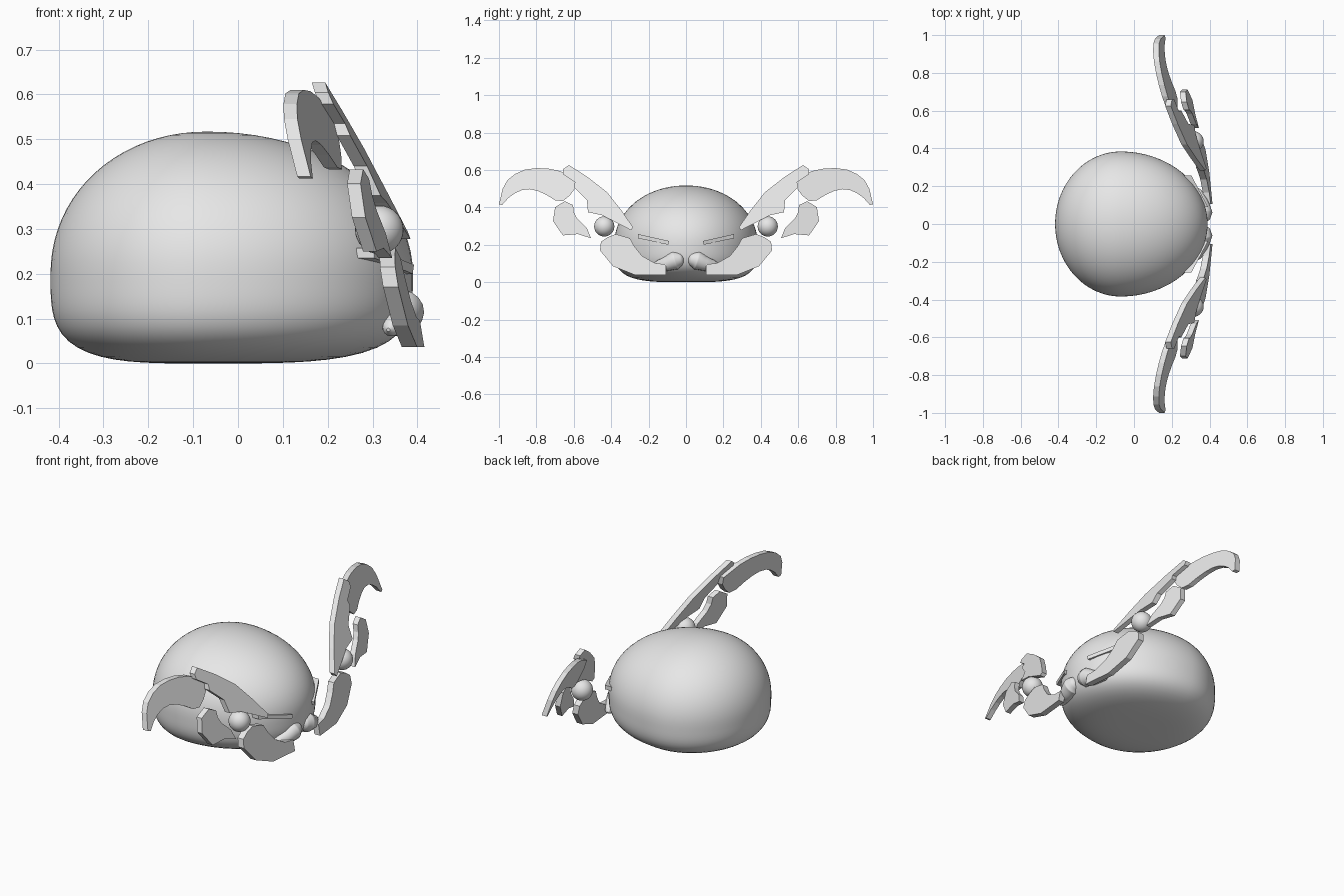
import bpy, bmesh, math
from mathutils import Vector

cube = bpy.data.objects.get("Cube")
if cube:
    bpy.data.objects.remove(cube, do_unlink=True)

grey = bpy.data.materials.new("light_grey")
grey.use_nodes = True
grey.diffuse_color = (0.8, 0.8, 0.8, 1)
grey.node_tree.nodes["Principled BSDF"].inputs["Base Color"].default_value = (0.8, 0.8, 0.8, 1)


def add_mesh(name, bm, smooth=False):
    mesh = bpy.data.meshes.new(name)
    bmesh.ops.recalc_face_normals(bm, faces=bm.faces)
    for face in bm.faces:
        face.smooth = smooth
    bm.to_mesh(mesh)
    bm.free()
    mesh.materials.append(grey)
    obj = bpy.data.objects.new(name, mesh)
    bpy.context.collection.objects.link(obj)
    return obj


def ball(name, centre, radius):
    bm = bmesh.new()
    bmesh.ops.create_uvsphere(bm, u_segments=32, v_segments=16, radius=radius)
    bmesh.ops.translate(bm, verts=bm.verts, vec=centre)
    return add_mesh(name, bm, True)


def plate(name, side, outline, plane, depth=0.03):
    """Slab cut from a (y, z) outline lying on the slanted plane x = a - b*y - c*z."""
    a, b, c = plane
    bm = bmesh.new()
    face = bm.faces.new([bm.verts.new((a - b * y - c * z, y * side, z)) for y, z in outline])
    back = bmesh.ops.extrude_face_region(bm, geom=[face])["geom"]
    moved = [v for v in back if isinstance(v, bmesh.types.BMVert)]
    bmesh.ops.translate(bm, verts=moved, vec=(-depth, 0, 0))
    bm.faces.ensure_lookup_table()
    return add_mesh(name, bm)


def whisker(name, side, path):
    """Rounded, tapering tube through (x, y, z, radius) points."""
    curve = bpy.data.curves.new(name, 'CURVE')
    curve.dimensions = '3D'
    curve.bevel_depth = 1.0
    curve.bevel_resolution = 6
    curve.resolution_u = 10
    curve.use_fill_caps = True
    spline = curve.splines.new('BEZIER')
    spline.bezier_points.add(len(path) - 1)
    for point, (x, y, z, r) in zip(spline.bezier_points, path):
        point.co = (x, y * side, z)
        point.radius = r
        point.handle_left_type = point.handle_right_type = 'AUTO'
    curve.materials.append(grey)
    obj = bpy.data.objects.new(name, curve)
    bpy.context.collection.objects.link(obj)
    return obj


# Body: egg from above, domed on top, squashed flat underneath
bm = bmesh.new()
bmesh.ops.create_uvsphere(bm, u_segments=64, v_segments=40, radius=1)
for v in bm.verts:
    d = v.co.normalized()
    length = 0.46 if d.x > 0 else 0.348
    height, power = (0.317, 2.05) if d.z > 0 else (0.2, 3.6)
    d = Vector((d.x * length, d.y * 0.384, d.z * height))
    flat = math.hypot(d.x / length, d.y / 0.384)
    r = (flat ** power + abs(d.z / height) ** power) ** (-1 / power)
    v.co = Vector((-0.07, 0, 0.2)) + d * r
add_mesh("body", bm, True)

# Outlines of the floating plates in (y, z)
blade = [(.658, .604), (.626, .626), (.53, .565), (.422, .481), (.35, .39), (.283, .294),
         (.294, .278), (.449, .358), (.524, .374), (.53, .44), (.60, .508), (.594, .535),
         (.658, .578)]
horn = [(1.0, .417), (.98, .5), (.955, .545), (.914, .578), (.86, .602), (.797, .61),
        (.735, .607), (.674, .594), (.583, .55), (.588, .508), (.62, .465), (.658, .433),
        (.70, .438), (.743, .465), (.79, .487), (.834, .497), (.875, .493), (.914, .476),
        (.95, .45), (.984, .412)]
lobe = [(.647, .433), (.604, .412), (.60, .375), (.583, .342), (.53, .29), (.508, .235),
        (.578, .257), (.658, .25), (.711, .326), (.70, .401)]
cheek = [(.455, .215), (.42, .24), (.375, .257), (.30, .235), (.275, .19), (.235, .14),
         (.166, .102), (.107, .095), (.107, .037), (.27, .037), (.39, .085), (.46, .17)]
brow = [(.257, .257), (.09, .22), (.095, .20), (.257, .235)]

# Everything on the face is mirrored; the face looks along +x
for side, label in ((1, "left"), (-1, "right")):
    plate(label + "_antler_blade", side, blade, (.539, .1, .45))
    plate(label + "_antler_horn", side, horn, (.508, .218, .307))
    plate(label + "_antler_lobe", side, lobe, (.495, .216, .176))
    plate(label + "_cheek_plate", side, cheek, (.4325, .1, .17), .034)
    plate(label + "_brow", side, brow, (.44, .53, 0), .04)
    ball(label + "_antler_ball", (.315, side * .437, .298), .054)
    whisker(label + "_moustache", side, [
        (.36, .012, .125, .012), (.365, .03, .122, .037), (.365, .058, .116, .050),
        (.36, .10, .10, .040), (.348, .14, .09, .030), (.34, .175, .078, .018),
        (.335, .19, .075, .004)])
